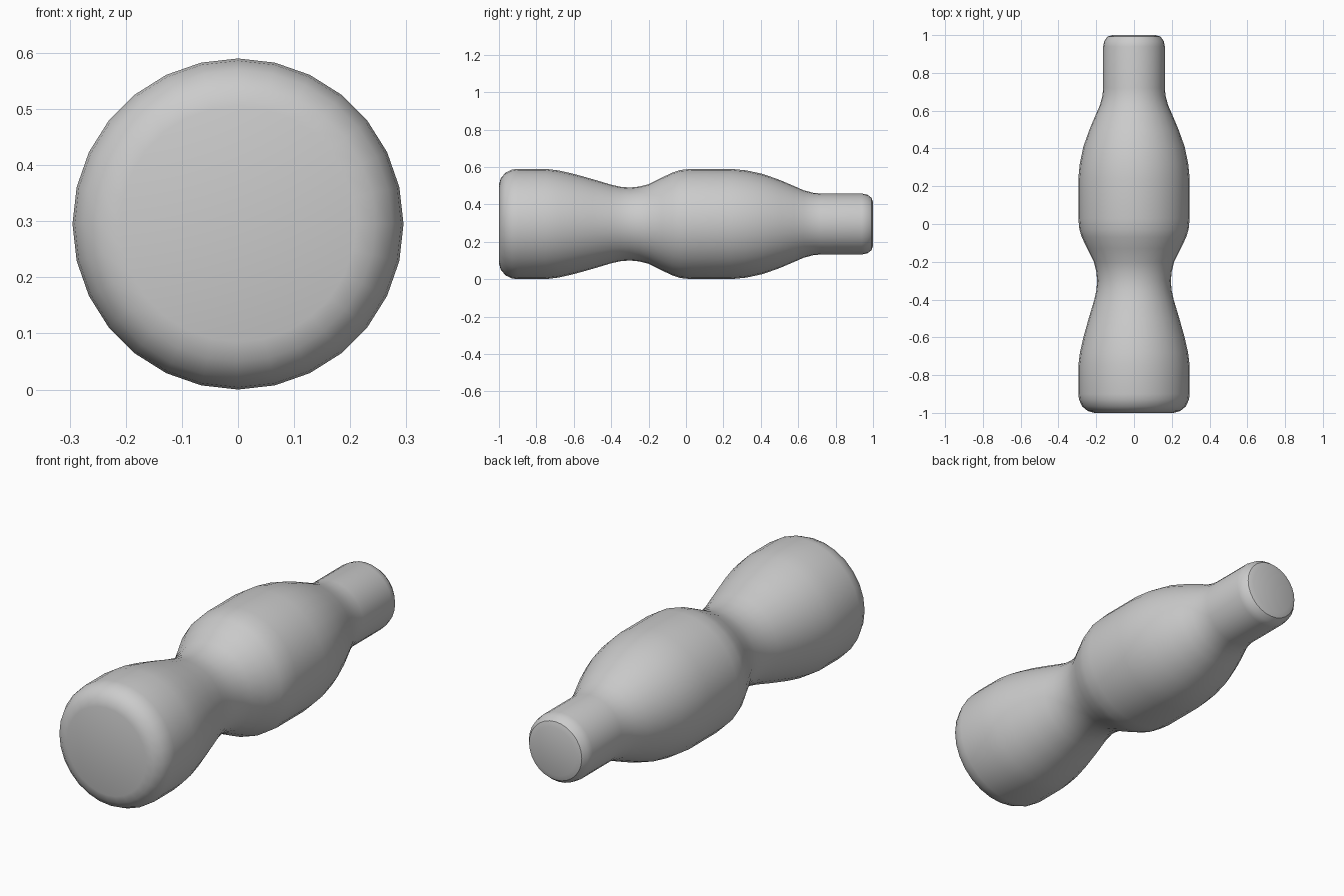
import bpy
import bmesh
from math import pi
from mathutils import Matrix, Vector

cube = bpy.data.objects.get("Cube")
if cube:
    bpy.data.objects.remove(cube, do_unlink=True)

SIDES = 28
RADIUS = 0.295

grey = bpy.data.materials.new("plain grey")
grey.use_nodes = True
colour = (0.6, 0.6, 0.6, 1)
grey.diffuse_color = colour
grey.node_tree.nodes["Principled BSDF"].inputs["Base Color"].default_value = colour

# Profile along the length: (y, radius), from wide base to narrow neck
profile = [
    (-1.0, 0.21), (-0.99, 0.245), (-0.965, 0.275), (-0.93, 0.291), (-0.9, 0.295),
    (-0.75, 0.295), (-0.68, 0.286), (-0.6, 0.268), (-0.5, 0.24), (-0.4, 0.21),
    (-0.35, 0.199), (-0.3, 0.195), (-0.25, 0.2), (-0.2, 0.213), (-0.13, 0.248),
    (-0.07, 0.276), (-0.03, 0.289), (0.03, 0.295), (0.24, 0.295), (0.32, 0.287),
    (0.41, 0.268), (0.5, 0.236), (0.58, 0.202), (0.63, 0.18), (0.68, 0.167),
    (0.72, 0.163), (0.94, 0.163), (0.97, 0.157), (0.992, 0.14), (1.0, 0.115),
]

# Revolve the profile around the long axis and close both ends
bm = bmesh.new()
rings = []
for y, r in profile:
    rings.append([
        bm.verts.new(Matrix.Rotation(2 * pi * i / SIDES, 3, "Y") @ Vector((r, y, 0)))
        for i in range(SIDES)
    ])
for a, b in zip(rings, rings[1:]):
    for i in range(SIDES):
        j = (i + 1) % SIDES
        bm.faces.new((a[i], a[j], b[j], b[i]))
bm.faces.new(rings[0])
bm.faces.new(rings[-1])
bmesh.ops.recalc_face_normals(bm, faces=bm.faces)

mesh = bpy.data.meshes.new("turned_body")
bm.to_mesh(mesh)
bm.free()
mesh.materials.append(grey)
body = bpy.data.objects.new("turned_body", mesh)
body.location.z = RADIUS
bpy.context.collection.objects.link(body)

# Smooth shading
bpy.context.view_layer.objects.active = body
body.select_set(True)
bpy.ops.object.shade_smooth_by_angle(angle=pi / 6)
